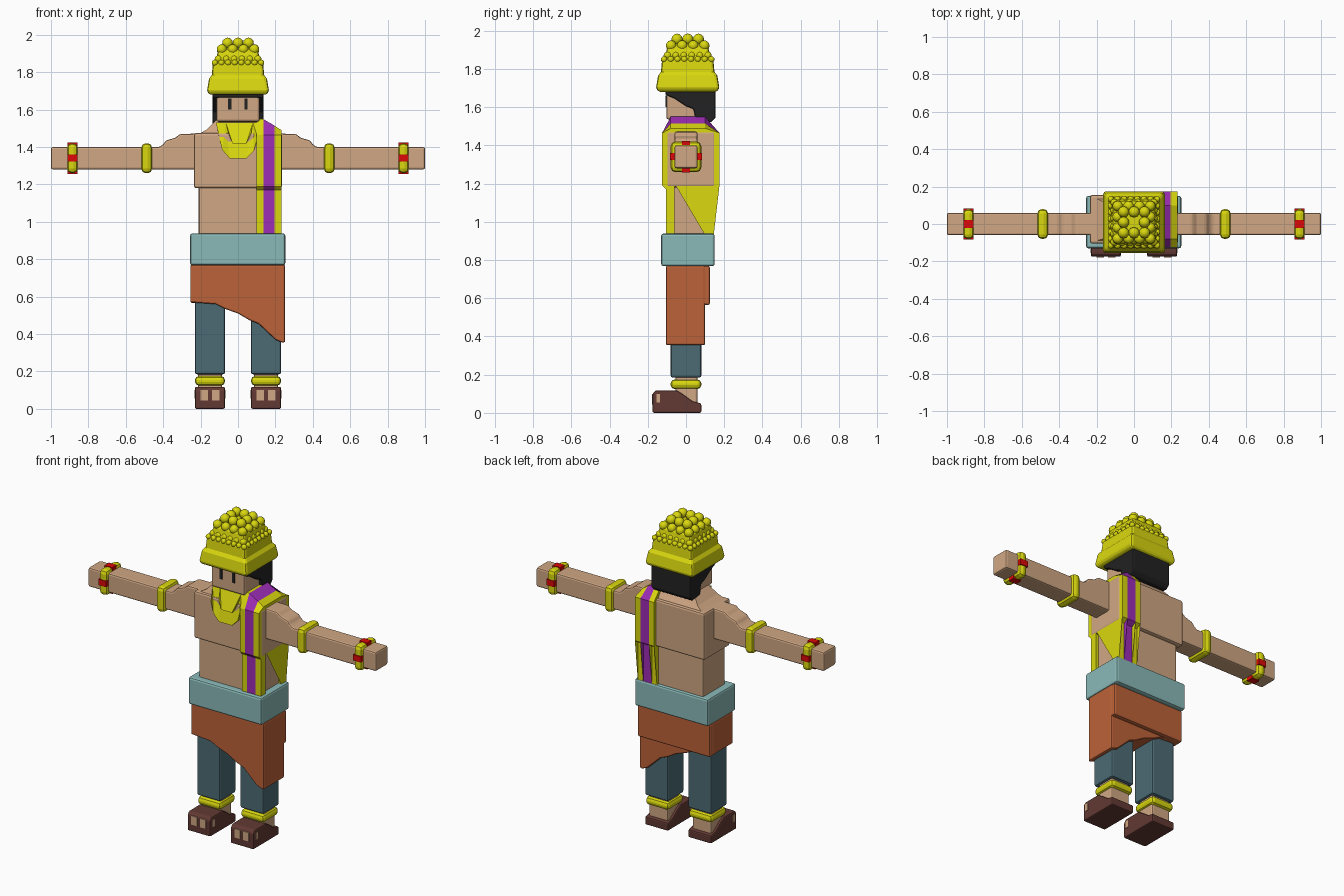
import bpy, bmesh, math
from mathutils import Vector, Matrix

if "Cube" in bpy.data.objects:
    bpy.data.objects.remove(bpy.data.objects["Cube"])


def mat(name, r, g, b):
    m = bpy.data.materials.new(name)
    m.diffuse_color = [((c / 255 + 0.055) / 1.055) ** 2.4 for c in (r, g, b)] + [1]
    m.use_nodes = True
    m.node_tree.nodes["Principled BSDF"].inputs["Base Color"].default_value = m.diffuse_color
    return m


SKIN = mat("skin", 208, 167, 131)
GOLD = mat("gold", 218, 216, 14)
PURPLE = mat("purple cloth", 158, 46, 182)
TEAL = mat("teal belt", 138, 186, 184)
ORANGE = mat("orange cloth", 188, 98, 56)
BLUE = mat("slate trousers", 76, 107, 117)
BROWN = mat("brown leather", 98, 57, 51)
BLACK = mat("black hair", 34, 34, 34)
RED = mat("red gem", 220, 8, 8)


def finish(name, bm, material, bevel=0.0, segs=2):
    bmesh.ops.recalc_face_normals(bm, faces=bm.faces)
    me = bpy.data.meshes.new(name)
    bm.to_mesh(me)
    bm.free()
    me.materials.append(material)
    ob = bpy.data.objects.new(name, me)
    bpy.context.collection.objects.link(ob)
    if bevel:
        mod = ob.modifiers.new("soft edges", 'BEVEL')
        mod.width, mod.segments = bevel, segs
        mod.limit_method, mod.angle_limit = 'ANGLE', math.radians(35)
    return ob


def loft(name, material, layers, bevel=0.0):
    """Stack of rectangles (x0, x1, y0, y1, z)."""
    bm = bmesh.new()
    rings = [[bm.verts.new(p) for p in ((a, c, z), (b, c, z), (b, d, z), (a, d, z))]
             for a, b, c, d, z in layers]
    for lo, hi in zip(rings, rings[1:]):
        for i in range(4):
            j = (i + 1) % 4
            bm.faces.new((lo[i], lo[j], hi[j], hi[i]))
    bm.faces.new(rings[0])
    bm.faces.new(rings[-1])
    return finish(name, bm, material, bevel)


def box(name, material, x0, x1, y0, y1, z0, z1, bevel=0.0):
    return loft(name, material, [(x0, x1, y0, y1, z0), (x0, x1, y0, y1, z1)], bevel)


def prism(name, material, pts, axis, a, b, bevel=0.0, shape=None):
    """Outline extruded along x (points are y,z) or along y (points are x,z)."""
    bm = bmesh.new()
    put = (lambda p, t: (t, p[0], p[1])) if axis == 'x' else (lambda p, t: (p[0], t, p[1]))
    ends = [[bm.verts.new(put(p, t)) for p in pts] for t in (a, b)]
    n = len(pts)
    for i in range(n):
        j = (i + 1) % n
        bm.faces.new((ends[0][i], ends[0][j], ends[1][j], ends[1][i]))
    caps = [bm.faces.new(e) for e in ends]
    if shape:
        for v in bm.verts:
            shape(v.co)
        bmesh.ops.triangulate(bm, faces=caps)
    return finish(name, bm, material, bevel)


# Legs and feet
shoe = [(-.175, 0), (.08, 0), (.08, .05), (.035, .06), (-.02, .1), (-.05, .118), (-.16, .118), (-.175, .1)]
for s, side in ((-1, "right"), (1, "left")):
    c = s * .15
    prism(side + "_shoe", BROWN, shoe, 'x', c - .08, c + .08, .008)
    for k in (-1, 1):
        w = c + k * .03
        box(side + "_toe_opening", SKIN, w - .02, w + .02, -.179, -.172, .045, .1)
        e = c + k * .08
        box(side + "_side_opening", SKIN, e - .003, e + .003, -.155, -.135, .055, .1)
    box(side + "_ankle", SKIN, c - .065, c + .065, -.055, .06, .04, .22, .01)
    box(side + "_anklet", GOLD, c - .08, c + .08, -.08, .08, .125, .175, .02)
    box(side + "_trouser_leg", BLUE, c - .08, c + .08, -.08, .08, .185, .72, .01)

# Draped skirt with a slanting hem, and its shorter back panel
hem = [(-.255, .77), (-.255, .57), (-.12, .56), (-.07, .535), (0, .51), (.06, .475),
       (.11, .455), (.2, .37), (.235, .355), (.252, .355), (.252, .77)]
prism("skirt", ORANGE, hem, 'y', -.105, .1, .008)
box("skirt_back_panel", ORANGE, -.253, .25, .05, .125, .565, .77, .01)
box("belt", TEAL, -.256, .253, -.13, .15, .768, .938, .012)

# Torso
box("waist", SKIN, -.21, .212, -.09, .13, .9, 1.22, .01)
box("chest", SKIN, -.235, .235, -.105, .155, 1.18, 1.475, .012)
loft("shoulders_and_neck", SKIN, [(-.225, .225, -.095, .145, 1.46), (-.165, .165, -.08, .12, 1.495),
                                  (-.12, .12, -.06, .09, 1.54), (-.09, .09, -.05, .08, 1.56)])

# Sash running up the front, over the shoulder and down the back
sash = [(-.105, .93), (-.105, 1.17), (-.125, 1.19), (-.125, 1.465), (-.08, 1.5), (.1, 1.5),
        (.175, 1.465), (.175, 1.19), (.145, 1.17), (.145, .93), (.1, .93), (.1, 1.2),
        (-.06, 1.2), (-.06, .93)]


def slope_shoulder(co):
    if co.z > 1.49:
        co.z = 1.55 - max(0, co.x - .14) * .65


for nm, m, a, b in (("sash_inner_trim", GOLD, .1, .135), ("sash", PURPLE, .135, .195),
                    ("sash_outer_trim", GOLD, .195, .233)):
    prism(nm, m, sash, 'x', a, b, 0, slope_shoulder)

# Necklace
collar = [(-.118, 1.53), (-.1, 1.45), (-.085, 1.385), (-.045, 1.34), (.045, 1.34), (.085, 1.38),
          (.105, 1.45), (.115, 1.53), (.08, 1.53), (.07, 1.47), (.045, 1.42), (-.03, 1.42),
          (-.05, 1.47), (-.065, 1.53)]


def lean_back(co):
    if co.z > 1.46 and co.y < -.1:
        co.y += (co.z - 1.46) * .6


prism("necklace", GOLD, collar, 'y', -.125, -.045, 0, lean_back)

# Arms with bands
for s, side in ((-1, "right"), (1, "left")):
    arm = [(.2, 1.28), (1, 1.28), (1, 1.4), (.42, 1.4), (.4, 1.415), (.385, 1.435),
           (.335, 1.45), (.31, 1.47), (.2, 1.472)]
    prism(side + "_arm", SKIN, [(s * x, z) for x, z in arm], 'y', -.06, .06, .01)
    for nm, x in (("_elbow_band", .488), ("_wrist_band", .885)):
        box(side + nm, GOLD, s * x - .029, s * x + .029, -.08, .08, 1.26, 1.42, .024)
    x = s * .885
    box(side + "_wrist_gem_sides", RED, x - .027, x + .027, -.084, .084, 1.323, 1.36)
    box(side + "_wrist_gem_ends", RED, x - .027, x + .027, -.022, .022, 1.257, 1.423)

# Head, eyes and hair
box("head", SKIN, -.116, .116, -.103, .13, 1.535, 1.7, .012)
for x in (-.045, .043):
    box("eye", BLACK, x - .009, x + .009, -.107, -.1, 1.6, 1.66)
hair = [(-.108, 1.69), (-.108, 1.665), (-.06, 1.645), (0, 1.605), (.04, 1.59), (.05, 1.53),
        (.13, 1.52), (.155, 1.545), (.155, 1.69)]
prism("hair", BLACK, hair, 'x', -.136, .136, .008)

# Tiered crown topped with beads
CY = .009
tiers = [(.14, 1.68), (.16, 1.683), (.165, 1.705), (.155, 1.765), (.14, 1.785), (.135, 1.84),
         (.12, 1.86), (.108, 1.91), (.08, 1.935)]
loft("crown", GOLD, [(-h, h, CY - h, CY + h, z) for h, z in tiers], .014)
bm = bmesh.new()
for half, z, n, r in ((.056, 1.955, 3, .03), (.087, 1.922, 4, .028), (.105, 1.87, 6, .021),
                      (.124, 1.85, 8, .017)):
    for i in range(n):
        for j in range(n):
            if i in (0, n - 1) or j in (0, n - 1):
                p = Vector((half * (2 * i / (n - 1) - 1), CY + half * (2 * j / (n - 1) - 1), z))
                bmesh.ops.create_icosphere(bm, subdivisions=2, radius=r, matrix=Matrix.Translation(p))
for f in bm.faces:
    f.smooth = True
finish("crown_beads", bm, GOLD)
